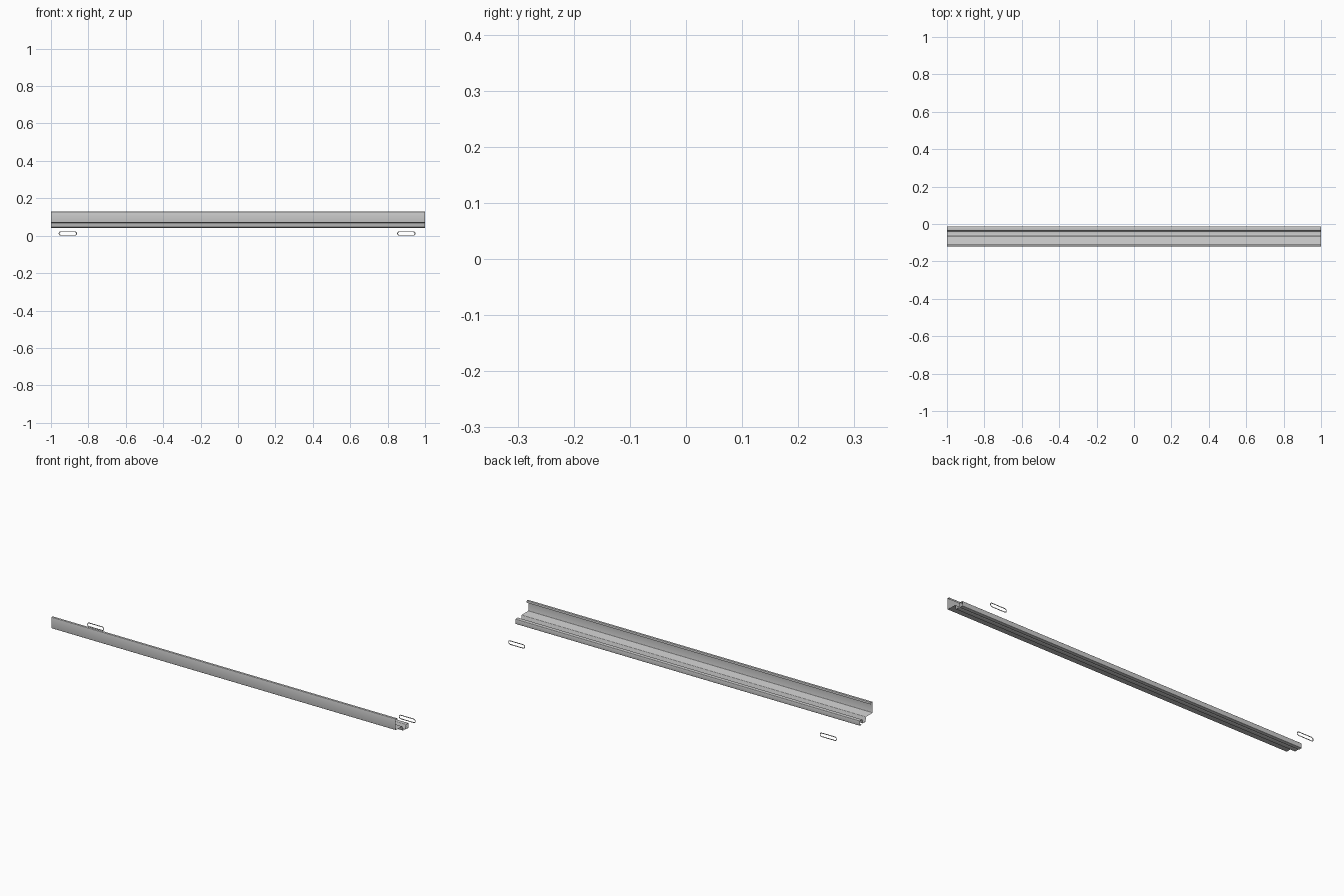
import bpy, bmesh, math

if "Cube" in bpy.data.objects:
    bpy.data.objects.remove(bpy.data.objects["Cube"])


def add_object(name, bm):
    mesh = bpy.data.meshes.new(name)
    bm.to_mesh(mesh)
    bm.free()
    obj = bpy.data.objects.new(name, mesh)
    bpy.context.collection.objects.link(obj)
    return obj


# Folded sheet rail: open (y, z) section swept along x, folds rounded
section = [(-0.107, 0.118), (-0.107, 0.129), (-0.12, 0.129), (-0.12, 0.070),
           (-0.064, 0.070), (-0.061, 0.045), (-0.038, 0.045), (-0.035, 0.068),
           (-0.013, 0.068), (-0.013, 0.042), (-0.032, 0.042)]
bm = bmesh.new()
left = [bm.verts.new((-1, y, z)) for y, z in section]
right = [bm.verts.new((1, y, z)) for y, z in section]
for i in range(len(section) - 1):
    bm.faces.new((left[i], left[i + 1], right[i + 1], right[i]))
folds = [e for e in bm.edges if len(e.link_faces) == 2]
bmesh.ops.bevel(bm, geom=folds, offset=0.003, segments=3, profile=0.5,
                affect='EDGES')
for f in bm.faces:
    f.smooth = True
rail = add_object("folded_rail", bm)
bpy.context.view_layer.objects.active = rail
rail.select_set(True)
bpy.ops.object.shade_smooth_by_angle(angle=math.radians(35))


# Flat slot-shaped rings standing upright behind the rail
def slot_outline(cx, cz, half_len, radius, n=10):
    pts = []
    for side in (0, 1):
        off = (half_len - 0.0115) * (1 if side == 0 else -1)
        for i in range(n + 1):
            a = -math.pi / 2 + math.pi * (i / n + side)
            pts.append((cx + off + radius * math.cos(a), 0.119,
                        cz + radius * math.sin(a)))
    return pts


for name, cx in (("slot_ring_left", -0.91), ("slot_ring_right", 0.90)):
    bm = bmesh.new()
    outer = [bm.verts.new(p) for p in slot_outline(cx, 0.0115, 0.049, 0.0115)]
    inner = [bm.verts.new(p) for p in slot_outline(cx, 0.0115, 0.049, 0.0070)]
    n = len(outer)
    for i in range(n):
        j = (i + 1) % n
        bm.faces.new((outer[i], outer[j], inner[j], inner[i]))
    add_object(name, bm)
